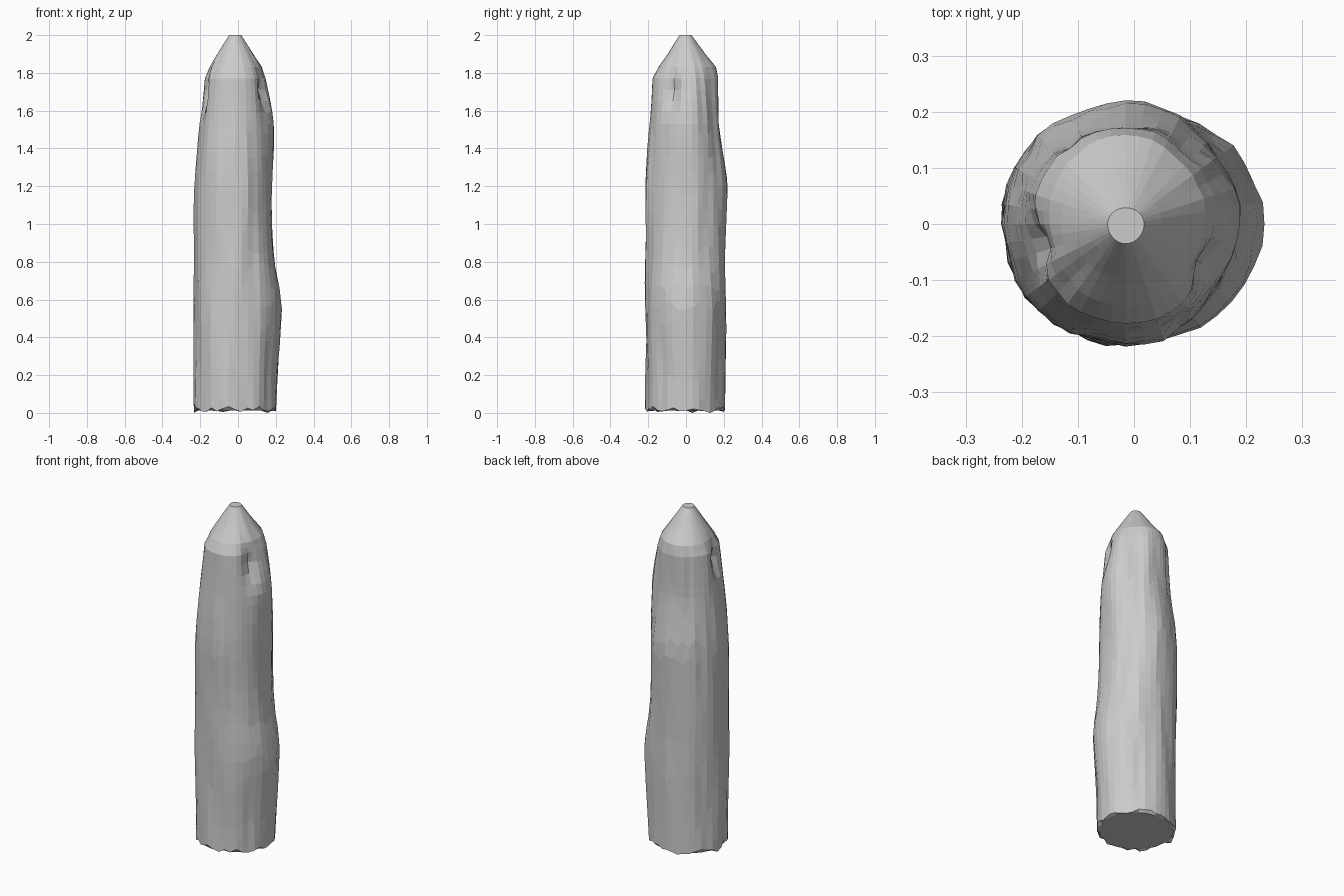
import bpy, bmesh, math, random
from mathutils import Vector, noise

if "Cube" in bpy.data.objects:
    bpy.data.objects.remove(bpy.data.objects["Cube"])

random.seed(4)
SIDES = 40
CX = -0.015

# Trunk reach at each height: z, left, right, back, front
PROFILE = [
    (0.00, .235, .200, .208, .214),
    (0.20, .235, .205, .208, .212),
    (0.40, .235, .221, .210, .212),
    (0.55, .234, .234, .208, .211),
    (0.65, .234, .226, .206, .212),
    (0.75, .234, .205, .207, .213),
    (0.90, .235, .188, .210, .214),
    (1.05, .235, .180, .216, .216),
    (1.20, .230, .176, .223, .215),
    (1.30, .222, .178, .212, .208),
    (1.42, .211, .183, .188, .198),
    (1.55, .202, .185, .172, .188),
    (1.66, .195, .170, .170, .183),
    (1.77, .186, .148, .170, .179),
    (1.83, .158, .128, .158, .148),
    (1.90, .112, .082, .102, .098),
    (2.00, .047, .018, .029, .035),
]
# Worn hollows near the tip: angle, height, depth, angular spread, height spread
HOLLOWS = [(194, 1.71, .055, 15, .11), (-24, 1.71, .045, 14, .11),
           (222, 1.84, .012, 12, .07)]


def reach(z):
    for a, b in zip(PROFILE, PROFILE[1:]):
        if z <= b[0]:
            t = (z - a[0]) / (b[0] - a[0])
            return [p + (q - p) * t for p, q in zip(a[1:], b[1:])]
    return PROFILE[-1][1:]


def surface_point(angle, z):
    left, right, back, front = reach(z)
    c, s = math.cos(angle), math.sin(angle)
    ex = right - CX if c > 0 else left + CX
    ey = back if s > 0 else front
    r = 1 / math.sqrt((c / ex) ** 2 + (s / ey) ** 2)
    # bark grain, fading out at the tip
    fade = min(1, max(0, (2.0 - z) / 0.3))
    r += fade * .010 * noise.noise(Vector((c * 2.2, s * 2.2, z * 1.8)))
    r += fade * .006 * noise.noise(Vector((c * 6, s * 6, z * 2.5 + 9)))
    for deg, hz, depth, sa, sz in HOLLOWS:
        d = (math.degrees(angle) - deg + 180) % 360 - 180
        r -= fade * depth * math.exp(-(d / sa) ** 2 - ((z - hz) / sz) ** 2)
    return Vector((CX + r * c, r * s, z))


bm = bmesh.new()
angles = [math.tau * i / SIDES for i in range(SIDES)]
heights = [0.0, .07] + [.07 + .1 * i for i in range(1, 15)]
heights += [1.53, 1.59, 1.65, 1.71, 1.77, 1.80, 1.83, 1.865, 1.90, 1.95, 2.0]

# Flat underside, slightly smaller than the trunk
rings = [[]]
for a in angles:
    p = surface_point(a, 0)
    rings[0].append(bm.verts.new((CX + (p.x - CX) * .93, p.y * .93, .012)))

# Trunk rings, with a chipped lower edge
for k, z in enumerate(heights):
    ring = []
    for a in angles:
        h = z
        if k == 0:
            chip = noise.noise(Vector((math.cos(a) * 3, math.sin(a) * 3, 4)))
            h = min(.05, max(0, .018 + .04 * chip + random.uniform(-.012, .012)))
        elif .1 < z < 1.5:
            h += random.uniform(-.03, .03)
        ring.append(bm.verts.new(surface_point(a, h)))
    rings.append(ring)

for lo, hi in zip(rings, rings[1:]):
    for i in range(SIDES):
        j = (i + 1) % SIDES
        bm.faces.new((lo[i], lo[j], hi[j], hi[i]))
bm.faces.new(rings[0][::-1])
bm.faces.new(rings[-1])
bmesh.ops.recalc_face_normals(bm, faces=bm.faces)

mesh = bpy.data.meshes.new("wooden_stake")
bm.to_mesh(mesh)
bm.free()
stake = bpy.data.objects.new("wooden_stake", mesh)
bpy.context.collection.objects.link(stake)
